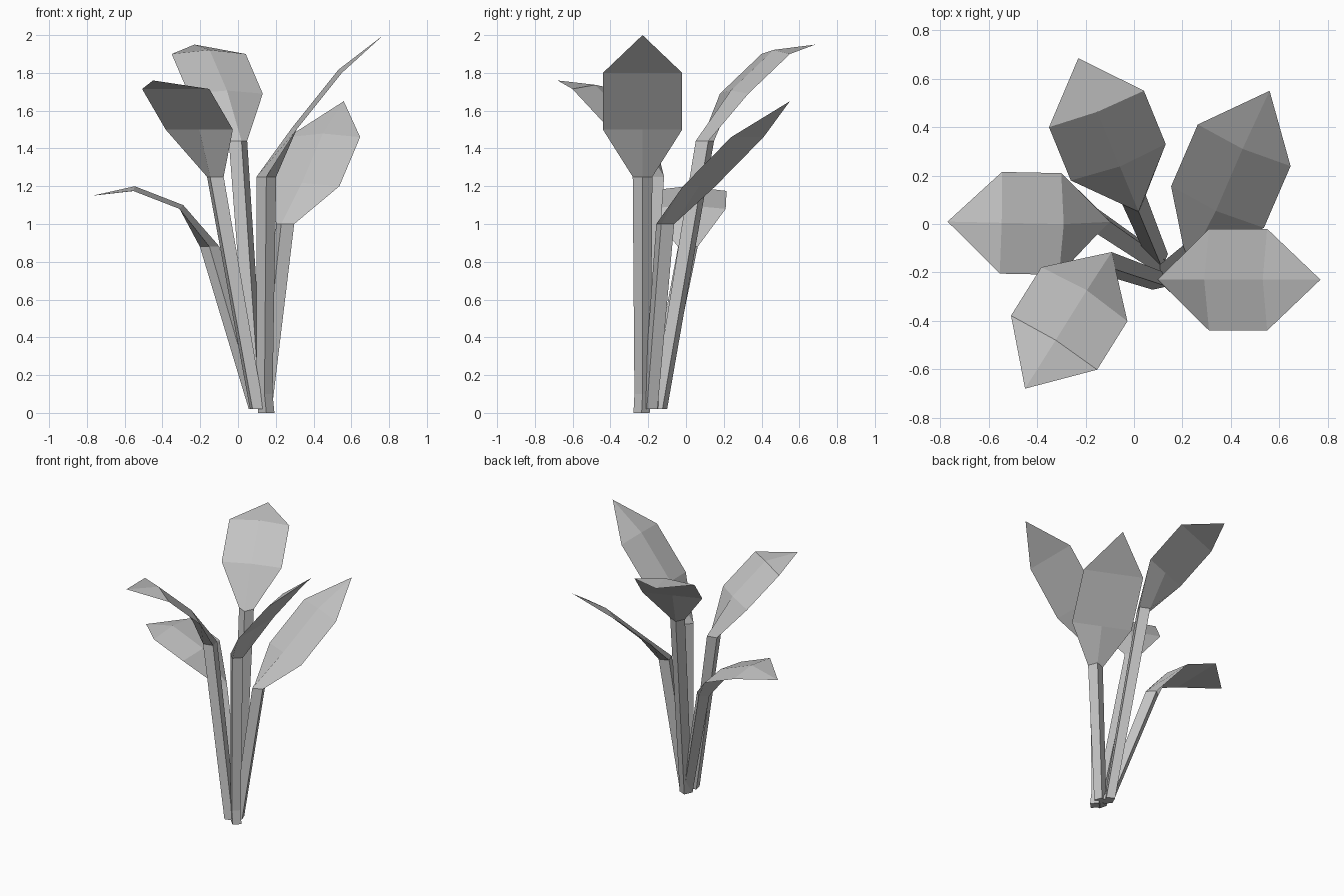
import bpy
import bmesh
from mathutils import Vector

cube = bpy.data.objects.get("Cube")
if cube:
    bpy.data.objects.remove(cube, do_unlink=True)

# Single plain grey material
grey = bpy.data.materials.new("plain_grey")
grey.use_nodes = True
colour = (0.55, 0.55, 0.55, 1)
grey.diffuse_color = colour
grey.node_tree.nodes["Principled BSDF"].inputs["Base Color"].default_value = colour

UP = Vector((0, 0, 1))
HALF_WIDTH = 0.21
RIDGE = 0.025
NECK_RADIUS = 0.052
ROOT_RADIUS = 0.043


def add_leaf(name, roots, neck, lower, upper, tip):
    """Diamond stem that opens into a blade with a raised midrib and flat underside."""
    neck, lower, upper, tip = map(Vector, (neck, lower, upper, tip))
    forward = tip - lower
    forward.z = 0
    forward.normalize()
    side = UP.cross(forward)

    def stem_ring(centre, r):
        return [centre + side * r, centre - forward * r,
                centre - side * r, centre + forward * r]

    def blade_ring(centre, before, after):
        normal = (after - before).cross(side).normalized()
        return [centre + side * HALF_WIDTH, centre + normal * RIDGE,
                centre - side * HALF_WIDTH, centre]

    rings = [stem_ring(Vector(p), ROOT_RADIUS) for p in roots]
    rings += [stem_ring(neck, NECK_RADIUS),
              blade_ring(lower, neck, upper),
              blade_ring(upper, lower, tip)]

    bm = bmesh.new()
    loops = [[bm.verts.new(p) for p in ring] for ring in rings]
    for a, b in zip(loops, loops[1:]):
        for i in range(4):
            j = (i + 1) % 4
            bm.faces.new((a[i], a[j], b[j], b[i]))
    # Pointed end and closed foot
    point = bm.verts.new(tip)
    for i in range(4):
        bm.faces.new((loops[-1][i], loops[-1][(i + 1) % 4], point))
    bm.faces.new(loops[0])
    bmesh.ops.recalc_face_normals(bm, faces=bm.faces)

    mesh = bpy.data.meshes.new(name)
    bm.to_mesh(mesh)
    bm.free()
    mesh.materials.append(grey)
    obj = bpy.data.objects.new(name, mesh)
    bpy.context.collection.objects.link(obj)


# Five leaves fanning out from one root
add_leaf("left_leaf", [(0.15, -0.235, 0), (0.14, -0.23, 0.1)], (0.15, -0.23, 1.25),
         (0.31, -0.23, 1.5), (0.55, -0.23, 1.8), (0.77, -0.23, 2.0))
add_leaf("back_leaf", [(0.1, -0.14, 0.02)], (0, 0.1, 1.44),
         (-0.065, 0.255, 1.69), (-0.155, 0.475, 1.9), (-0.23, 0.685, 1.95))
add_leaf("low_right_leaf", [(0.1, -0.16, 0.02)], (-0.15, 0.01, 0.88),
         (-0.305, 0, 1.08), (-0.55, 0.005, 1.175), (-0.77, 0.01, 1.15))
add_leaf("front_leaf", [(0.1, -0.235, 0.02)], (-0.12, -0.16, 1.25),
         (-0.205, -0.29, 1.5), (-0.33, -0.49, 1.715), (-0.45, -0.68, 1.76))
add_leaf("back_left_leaf", [(0.14, -0.19, 0.02)], (0.25, -0.11, 1.0),
         (0.345, 0.07, 1.2), (0.455, 0.325, 1.46), (0.56, 0.55, 1.65))
